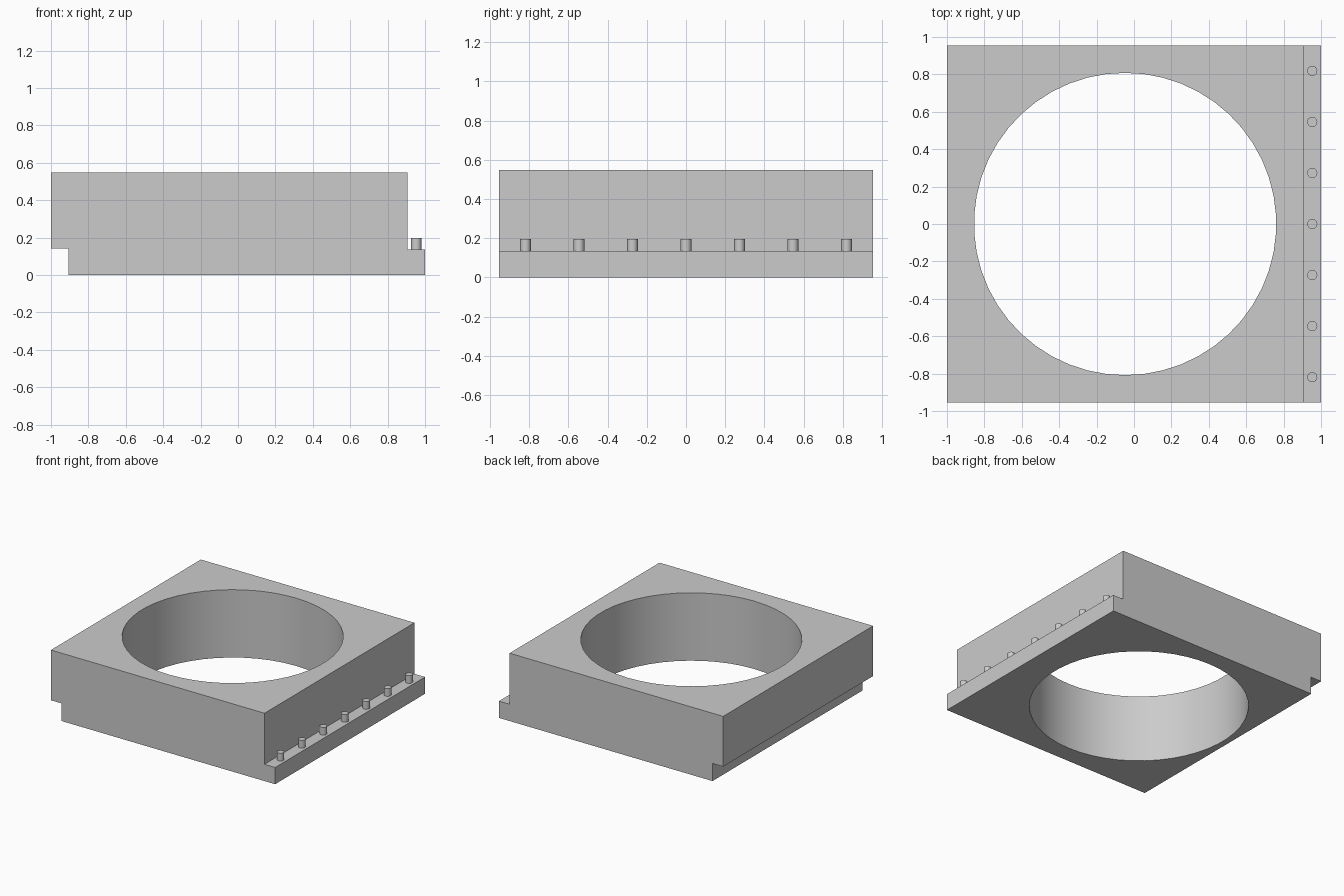
import bpy
import bmesh
from math import radians

cube = bpy.data.objects.get("Cube")
if cube:
    bpy.data.objects.remove(cube, do_unlink=True)

HALF_Y = 0.955
LEDGE_Z, NOTCH_Z, TOP_Z = 0.135, 0.142, 0.547
STEP = 0.905
PEG_X, PEG_SPACING = 0.953, 0.273
RING_X = (STEP - 1) / 2

grey = bpy.data.materials.new("plain grey")
grey.use_nodes = True
grey.diffuse_color = (0.6, 0.6, 0.6, 1)
grey.node_tree.nodes["Principled BSDF"].inputs["Base Color"].default_value = (0.6, 0.6, 0.6, 1)


def cylinder(name, x, y, z0, z1, radius, sides):
    bpy.ops.mesh.primitive_cylinder_add(
        vertices=sides, radius=radius, depth=z1 - z0, location=(x, y, (z0 + z1) / 2))
    obj = bpy.context.object
    obj.name = name
    obj.data.materials.append(grey)
    return obj


def smooth(obj):
    bpy.ops.object.select_all(action="DESELECT")
    obj.select_set(True)
    bpy.context.view_layer.objects.active = obj
    bpy.ops.object.shade_smooth_by_angle(angle=radians(30))


def cut(obj, cutter):
    mod = obj.modifiers.new("cut", "BOOLEAN")
    mod.operation = "DIFFERENCE"
    mod.solver = "EXACT"
    mod.object = cutter
    bpy.context.view_layer.objects.active = obj
    bpy.ops.object.modifier_apply(modifier=mod.name)
    bpy.data.objects.remove(cutter, do_unlink=True)


# Block with a ledge on one side and a matching notch on the other
profile = [(-STEP, 0), (1, 0), (1, LEDGE_Z), (STEP, LEDGE_Z),
           (STEP, TOP_Z), (-1, TOP_Z), (-1, NOTCH_Z), (-STEP, NOTCH_Z)]
bm = bmesh.new()
face = bm.faces.new([bm.verts.new((x, -HALF_Y, z)) for x, z in profile])
side = bmesh.ops.extrude_face_region(bm, geom=[face])
moved = [v for v in side["geom"] if isinstance(v, bmesh.types.BMVert)]
bmesh.ops.translate(bm, verts=moved, vec=(0, 2 * HALF_Y, 0))
bmesh.ops.recalc_face_normals(bm, faces=bm.faces)
mesh = bpy.data.meshes.new("block")
bm.to_mesh(mesh)
bm.free()
block = bpy.data.objects.new("block", mesh)
bpy.context.collection.objects.link(block)
mesh.materials.append(grey)

# Large round opening
cut(block, cylinder("opening_cutter", RING_X, 0, -0.2, 0.8, 0.808, 50))

# Locating pegs on the ledge, sockets under the overhang
for i in range(-3, 4):
    y = i * PEG_SPACING
    peg = cylinder(f"peg_{i + 4}", PEG_X, y, LEDGE_Z - 0.01, 0.197, 0.027, 24)
    smooth(peg)
    cut(block, cylinder("socket_cutter", -PEG_X, y, 0.05, 0.21, 0.029, 24))

smooth(block)
